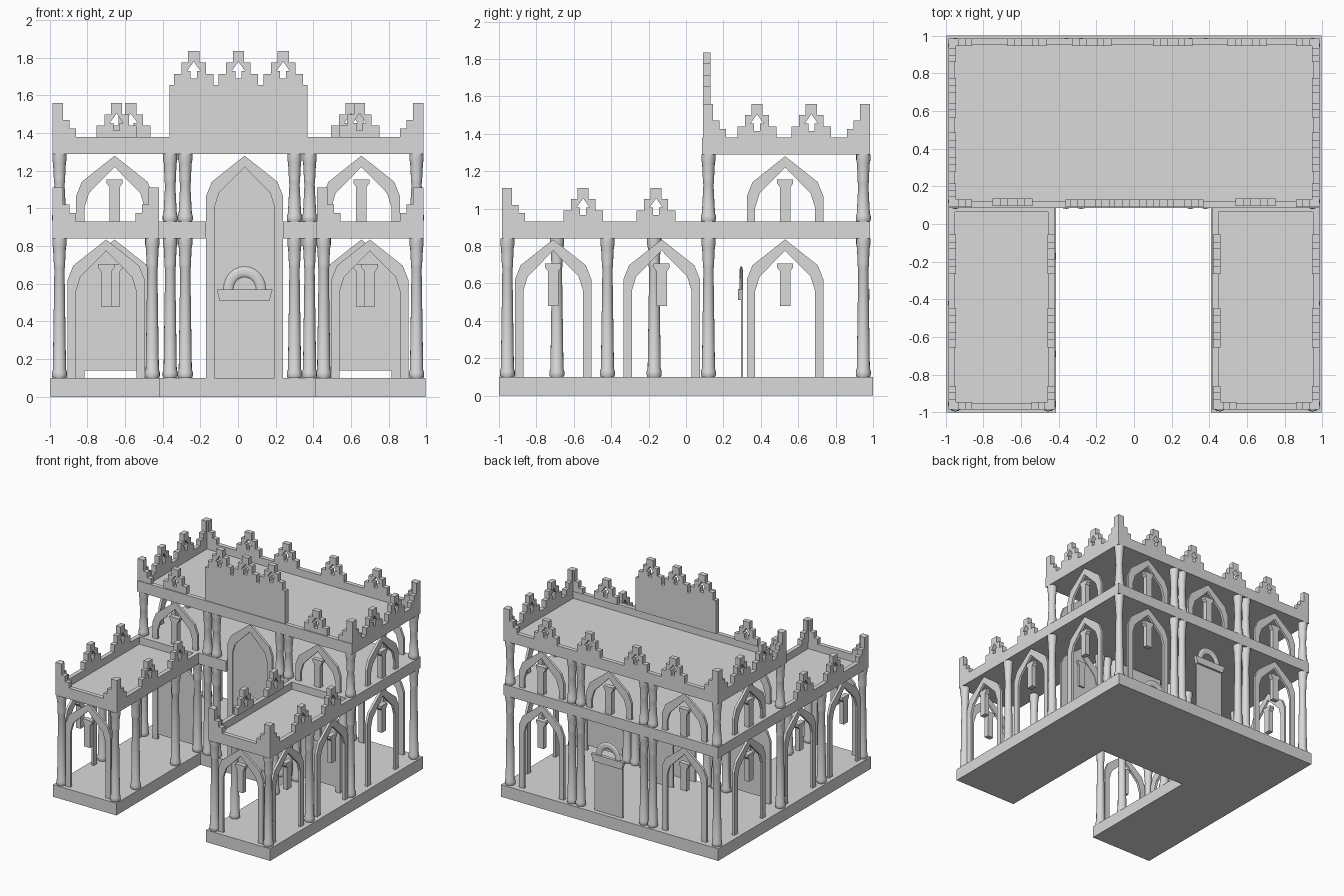
import bpy, bmesh
from math import pi, sin, cos, radians
from mathutils import Matrix

cube = bpy.data.objects.get("Cube")
if cube:
    bpy.data.objects.remove(cube, do_unlink=True)

GREY = (0.7, 0.7, 0.7, 1)
stone = bpy.data.materials.new("grey stone")
stone.use_nodes = True
stone.diffuse_color = GREY
stone.node_tree.nodes["Principled BSDF"].inputs["Base Color"].default_value = GREY


def finish(name, bm, matrix=None, smooth=False):
    bmesh.ops.remove_doubles(bm, verts=bm.verts, dist=0.0001)
    bmesh.ops.recalc_face_normals(bm, faces=bm.faces)
    if matrix:
        bm.transform(matrix)
    mesh = bpy.data.meshes.new(name)
    bm.to_mesh(mesh)
    bm.free()
    mesh.materials.append(stone)
    obj = bpy.data.objects.new(name, mesh)
    bpy.context.collection.objects.link(obj)
    if smooth:
        bpy.ops.object.select_all(action='DESELECT')
        obj.select_set(True)
        bpy.context.view_layer.objects.active = obj
        bpy.ops.object.shade_smooth_by_angle(angle=radians(40))


def at(x, y, z, turn=0):
    return Matrix.Translation((x, y, z)) @ Matrix.Rotation(radians(turn), 4, 'Z')


def prism(name, outlines, depth, matrix):
    """Extrude upright outlines (u, z) by a depth centred on the wall plane."""
    bm = bmesh.new()
    for pts in outlines:
        face = bm.faces.new([bm.verts.new((u, -depth / 2, z)) for u, z in pts])
        res = bmesh.ops.extrude_face_region(bm, geom=[face], use_keep_orig=True)
        verts = [v for v in res["geom"] if isinstance(v, bmesh.types.BMVert)]
        bmesh.ops.translate(bm, verts=verts, vec=(0, depth, 0))
    finish(name, bm, matrix)


def mirrored(half):
    return [half, [(-u, z) for u, z in half]]


def slab(name, x0, x1, y0, y1, z0, z1, rim=0, drop=0):
    """Box, optionally with a sunken deck behind a rim."""
    bm = bmesh.new()
    bmesh.ops.create_cube(bm, size=1)
    bm.transform(Matrix.Translation(((x0 + x1) / 2, (y0 + y1) / 2, (z0 + z1) / 2))
                 @ Matrix.Diagonal((x1 - x0, y1 - y0, z1 - z0, 1)))
    if rim:
        top = max(bm.faces, key=lambda f: f.calc_center_median().z)
        bmesh.ops.inset_individual(bm, faces=[top], thickness=rim)
        deck = bmesh.ops.extrude_discrete_faces(bm, faces=[top])["faces"][0]
        bmesh.ops.translate(bm, verts=deck.verts, vec=(0, 0, -drop))
    finish(name, bm)


def column(x, y, z, height):
    """Lathed column with a round foot, tapered shaft and flared head."""
    prof = [(0.036, 0), (0.04, 0.01), (0.04, 0.03), (0.035, 0.045), (0.027, height - 0.16),
            (0.03, height - 0.15), (0.03, height - 0.13), (0.034, height - 0.05),
            (0.038, height - 0.03), (0.038, height)]
    sides = 16
    bm = bmesh.new()
    rings = [[bm.verts.new((r * cos(2 * pi * i / sides), r * sin(2 * pi * i / sides), h))
              for i in range(sides)] for r, h in prof]
    for a, b in zip(rings, rings[1:]):
        for i in range(sides):
            j = (i + 1) % sides
            bm.faces.new((a[i], a[j], b[j], b[i]))
    bm.faces.new(rings[0][::-1])
    bm.faces.new(rings[-1])
    finish("column", bm, at(x, y, z), True)


def half_arch(w, peak, foot):
    return [(w, foot), (w, peak - 0.215), (0.85 * w, peak - 0.138), (0, peak)]


def arch(name, matrix, height, w=0.205):
    """Pointed frame, open at the foot."""
    side = half_arch(w, height, 0) + half_arch(w - 0.045, height - 0.06, 0)[::-1]
    prism(name, mirrored(side), 0.02, matrix)


def arch_panel(name, matrix, height, foot=0, w=0.16):
    side = half_arch(w, height - 0.06, foot)
    prism(name, [side + [(-u, z) for u, z in side[-2::-1]]], 0.01, matrix)


def lamp(matrix):
    half = [(0, 0), (0.028, 0), (0.028, 0.185), (0.043, 0.205), (0.043, 0.225), (0, 0.225)]
    prism("wall_lamp", [half + [(-u, z) for u, z in half[-2:0:-1]]], 0.04, matrix)


def merlon(matrix):
    """Stepped crest pierced by an arrow-shaped hole."""
    half = [(0, 0.18), (0.03, 0.18), (0.03, 0.12), (0.065, 0.12), (0.065, 0.06), (0.105, 0.06),
            (0.105, 0), (0, 0), (0, 0.035), (0.016, 0.035), (0.016, 0.075), (0.035, 0.075), (0, 0.125)]
    prism("merlon", mirrored(half), 0.04, matrix)


def corner(x, y, z):
    """Two stepped crests meeting at a corner, each given as (position, inward sign)."""
    steps = [(0, 0), (0.125, 0), (0.125, 0.045), (0.09, 0.045), (0.09, 0.09), (0.055, 0.09),
             (0.055, 0.18), (0, 0.18)]
    (x0, sx), (y0, sy) = x, y
    prism("corner_crest", [steps], 0.04, at(x0, y0 + sy * 0.02, z, 0 if sx > 0 else 180))
    prism("corner_crest", [steps], 0.04, at(x0 + sx * 0.02, y0, z, 90 * sy))


def doorway(y, facing, panel=True):
    """Door leaf, tapered ledge and a rounded half-ring hood."""
    if panel:
        prism("door_leaf", [[(-0.13, 0), (0.13, 0), (0.13, 0.42), (-0.13, 0.42)]], 0.01, at(0.035, y, LOW))
    prism("door_ledge", [[(-0.132, 0), (0.132, 0), (0.148, 0.06), (-0.148, 0.06)]], 0.028,
          at(0.035, y + facing * 0.008, 0.51))
    bm = bmesh.new()
    n, m = 12, 10
    rings = []
    for i in range(n + 1):
        a = pi * i / n
        ring = []
        for k in range(m):
            t = 2 * pi * k / m
            r = 0.087 + 0.026 * cos(t)
            ring.append(bm.verts.new((r * cos(a), 0.009 * sin(t), r * sin(a) * 1.08)))
        rings.append(ring)
    for a, b in zip(rings, rings[1:]):
        for k in range(m):
            bm.faces.new((a[k], a[(k + 1) % m], b[(k + 1) % m], b[k]))
    bm.faces.new(rings[0])
    bm.faces.new(rings[-1])
    finish("door_hood", bm, at(0.035, y + facing * 0.005, 0.57), True)


E = 0.985          # outer face of the bands
WALL = 0.948       # column and arch line
LOW, MID, TOP = 0.1, 0.93, 1.38

# Foundation, floor bands and roof
slab("foundation_main", -0.995, 0.995, 0.1, 1, 0, LOW)
slab("floor_band_main", -E, E, 0.135, E, 0.84, MID)
slab("floor_band_front", -E, -0.17, 0.085, 0.135, 0.84, MID)
slab("floor_band_front", 0.24, E, 0.085, 0.135, 0.84, MID)
slab("roof_band", -E, E, 0.085, E, 1.29, TOP, 0.05, 0.06)
for s, inner in ((-1, 0.415), (1, 0.408)):
    a, b = sorted((s * 0.995, s * inner))
    slab("foundation_wing", a, b, -1, 0.1, 0, LOW)
    a, b = sorted((s * E, s * (inner + 0.005)))
    slab("wing_roof", a, b, -E, 0.1, 0.84, MID, 0.05, 0.06)

# Columns
for x in (-WALL, -0.36, -0.28, 0.30, 0.38, WALL):
    for y in (0.12, WALL):
        column(x, y, LOW, 0.74)
        column(x, y, MID, 0.36)
for s in (-1, 1):
    for x, y in ((WALL, -0.955), (WALL, -0.42), (0.455, -0.955), (0.455, -0.69), (0.455, -0.17), (0.455, 0.12)):
        column(s * x, y, LOW, 0.74)

# Arches with lamps
for s in (-1, 1):
    arch("wing_front_arch", at(s * 0.70, -0.955, LOW), 0.735)
    lamp(at(s * 0.70, -0.955, 0.48))
    for y in (-0.71, -0.13, 0.53):
        arch("side_arch", at(s * WALL, y, LOW, 90), 0.735)
        lamp(at(s * WALL, y, 0.48, 90))
    arch("upper_side_arch", at(s * WALL, 0.53, MID, 90), 0.35)
    lamp(at(s * WALL, 0.53, MID, 90))
    for y in (0.12, WALL):
        arch("wall_arch", at(s * 0.655, y, LOW), 0.735)
        arch("upper_wall_arch", at(s * 0.655, y, MID), 0.35)
        lamp(at(s * 0.655, y, 0.48))
        lamp(at(s * 0.655, y, MID))
    arch_panel("wing_end_panel", at(s * 0.655, 0.12, LOW), 0.735, 0.04)
arch("upper_back_arch", at(0.035, WALL, MID), 0.35)
lamp(at(0.035, WALL, MID))

# Tall entrance and small doors
arch("entrance_arch", at(0.035, 0.115, LOW), 1.18)
arch_panel("entrance_panel", at(0.035, 0.12, LOW), 1.18)
doorway(0.112, -1, False)
doorway(0.30, -1)
doorway(0.96, 1)

# Roof crests
for s in (-1, 1):
    corner((s * E, -s), (E, -1), TOP)
    corner((s * E, -s), (0.09, 1), TOP)
    corner((s * E, -s), (-E, 1), MID)
    corner((s * 0.42, s), (-E, 1), MID)
    merlon(at(s * 0.645, 0.115, TOP))
    for y in (0.38, 0.67):
        merlon(at(s * 0.965, y, TOP, 90))
    for y in (-0.55, -0.16):
        for x in (0.965, 0.44):
            merlon(at(s * x, y, MID, 90))
for x in (-0.57, -0.225, 0.205, 0.6):
    merlon(at(x, 0.965, TOP))

# Raised front gable
prism("gable", [[(-0.365, 0), (0.37, 0), (0.37, 0.275), (-0.365, 0.275)]], 0.04, at(0, 0.11, TOP))
for x in (-0.235, 0.0025, 0.24):
    merlon(at(x, 0.11, TOP + 0.275))
